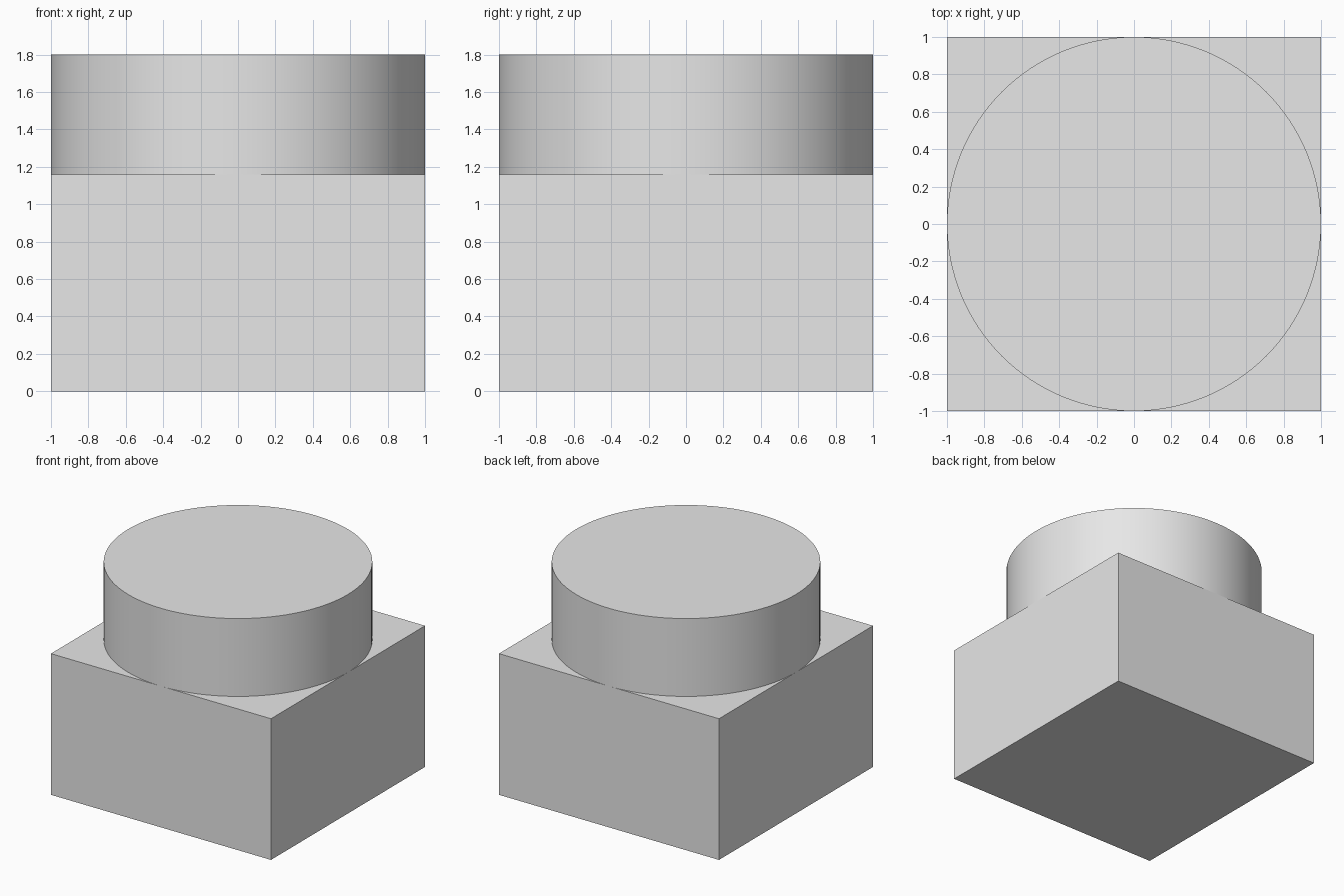
import bpy

cube = bpy.data.objects.get("Cube")
if cube:
    bpy.data.objects.remove(cube, do_unlink=True)

BASE_HEIGHT = 1.16
TOTAL_HEIGHT = 1.8

# Single plain grey
grey = bpy.data.materials.new("light_grey")
grey.use_nodes = True
grey.diffuse_color = (0.8, 0.8, 0.8, 1)
grey.node_tree.nodes["Principled BSDF"].inputs["Base Color"].default_value = grey.diffuse_color


def finish(name):
    obj = bpy.context.object
    obj.name = obj.data.name = name
    obj.data.materials.append(grey)
    return obj


# Square block
bpy.ops.mesh.primitive_cube_add(size=2, location=(0, 0, BASE_HEIGHT / 2))
block = finish("square_base")
block.scale.z = BASE_HEIGHT / 2
bpy.ops.object.transform_apply(location=False, rotation=False, scale=True)

# Round drum resting on the block, touching its four sides
bpy.ops.mesh.primitive_cylinder_add(
    vertices=128, radius=1, depth=TOTAL_HEIGHT - BASE_HEIGHT,
    location=(0, 0, (TOTAL_HEIGHT + BASE_HEIGHT) / 2))
finish("round_top")
bpy.ops.object.shade_smooth_by_angle()
